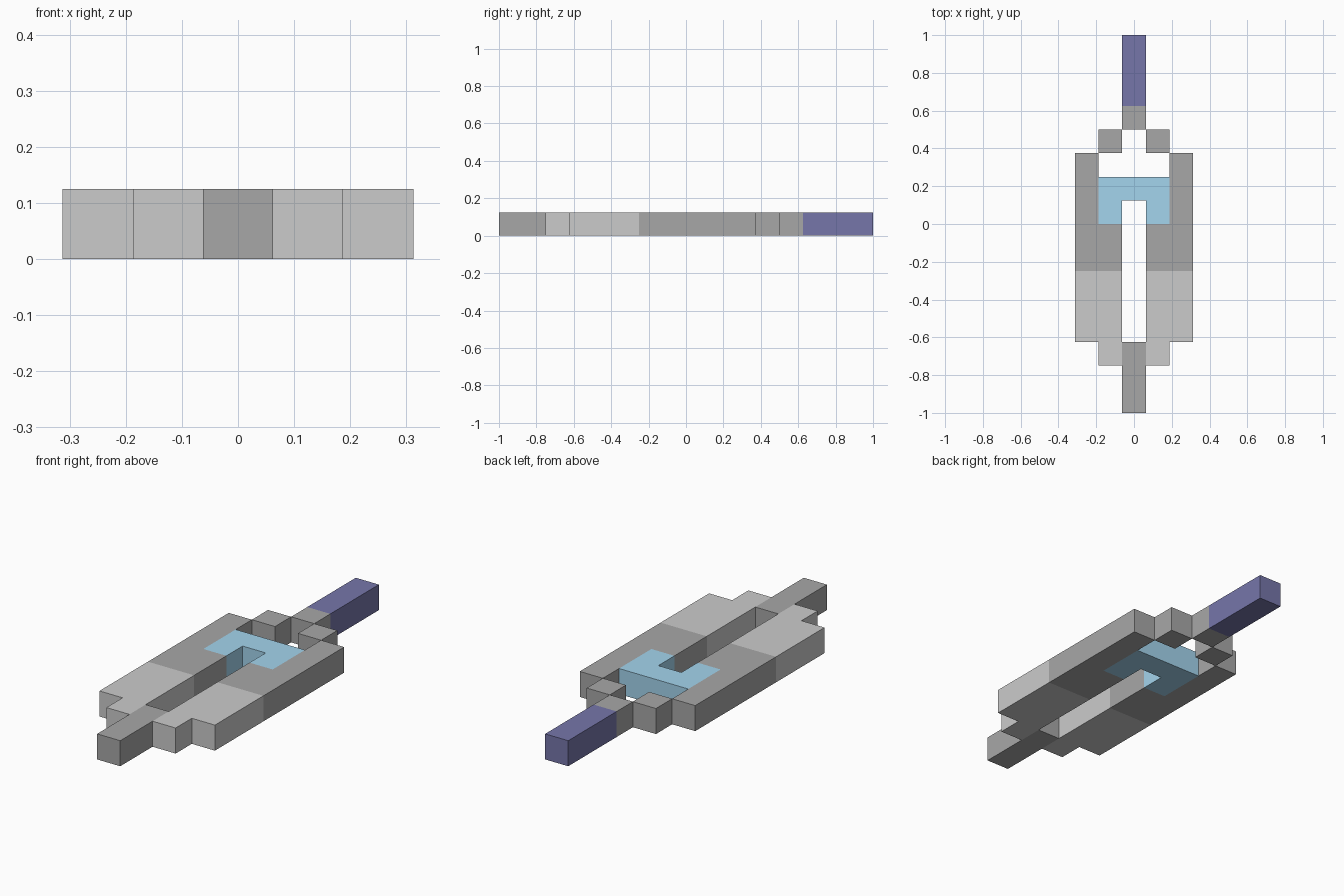
import bpy, bmesh

if "Cube" in bpy.data.objects:
    bpy.data.objects.remove(bpy.data.objects["Cube"])

U = 0.125  # one grid cell; every part is one cell thick


def material(name, rgb):
    m = bpy.data.materials.new(name)
    m.diffuse_color = (*rgb, 1)
    m.use_nodes = True
    m.node_tree.nodes["Principled BSDF"].inputs["Base Color"].default_value = m.diffuse_color
    return m


def slab(name, outline, mat, mirror=False):
    """Extrude a closed outline (in cells) up by one cell, optionally mirrored in x."""
    bm = bmesh.new()
    base = bm.faces.new([bm.verts.new((x * U, y * U, 0)) for x, y in outline])
    top = bmesh.ops.extrude_face_region(bm, geom=[base], use_keep_orig=True)
    bmesh.ops.translate(bm, vec=(0, 0, U),
                        verts=[v for v in top["geom"] if isinstance(v, bmesh.types.BMVert)])
    bmesh.ops.recalc_face_normals(bm, faces=bm.faces)
    me = bpy.data.meshes.new(name)
    bm.to_mesh(me)
    bm.free()
    me.materials.append(mat)
    ob = bpy.data.objects.new(name, me)
    bpy.context.collection.objects.link(ob)
    if mirror:
        ob.modifiers.new("Mirror", 'MIRROR').use_mirror_merge = False
    return ob


def rect(x0, x1, y0, y1):
    return [(x0, y0), (x1, y0), (x1, y1), (x0, y1)]


dark = material("dark_grey", (0.39, 0.39, 0.39))
light = material("light_grey", (0.69, 0.69, 0.69))
blue = material("light_blue", (0.37, 0.66, 0.85))
navy = material("navy", (0.18, 0.18, 0.40))

# centre line: tip, its socket and the tail
slab("tip", rect(-.5, .5, 5, 8), navy)
slab("tip_socket", rect(-.5, .5, 4, 5), dark)
slab("tail", rect(-.5, .5, -8, -5), dark)

# stepped shoulders and side bodies, left and right
slab("shoulder", rect(.5, 1.5, 3, 4), dark, mirror=True)
slab("side_body", [(.5, -2), (2.5, -2), (2.5, 3), (1.5, 3), (1.5, 0), (.5, 0)],
     dark, mirror=True)

# light rear panels with a stepped end
slab("rear_panel", [(.5, -6), (1.5, -6), (1.5, -5), (2.5, -5), (2.5, -2), (.5, -2)],
     light, mirror=True)

# U-shaped blue core bridging the two sides
slab("core", [(-1.5, 0), (-.5, 0), (-.5, 1), (.5, 1), (.5, 0), (1.5, 0),
              (1.5, 2), (-1.5, 2)], blue)
